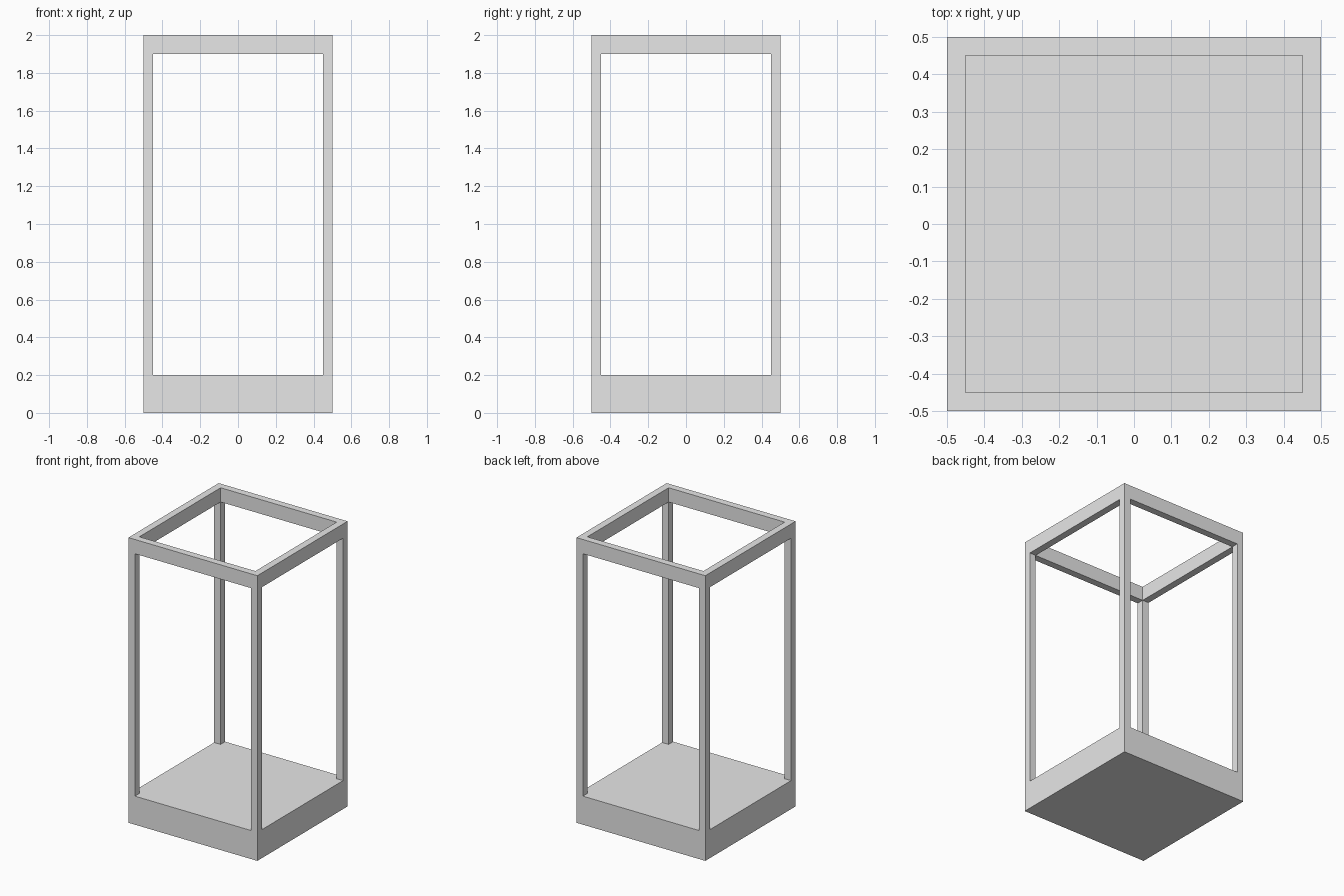
import bpy
import bmesh

# Remove the default object
cube = bpy.data.objects.get("Cube")
if cube:
    bpy.data.objects.remove(cube, do_unlink=True)

# Overall sizes
HALF = 0.5
BAR = 0.05
BASE_TOP = 0.2
RAIL_BOTTOM = 1.9
HEIGHT = 2.0
INNER = HALF - BAR

# Single plain grey
grey = bpy.data.materials.new("plain grey")
COLOUR = (0.8, 0.8, 0.8, 1.0)
grey.diffuse_color = COLOUR
grey.use_nodes = True
grey.node_tree.nodes["Principled BSDF"].inputs["Base Color"].default_value = COLOUR


def add_face(bm, points):
    bm.faces.new([bm.verts.new(p) for p in points])


def add_frame_side(bm, place):
    """One wall layer: a rectangle with a window, as four mitred strips."""
    outer = [(-HALF, 0), (HALF, 0), (HALF, HEIGHT), (-HALF, HEIGHT)]
    inner = [(-INNER, BASE_TOP), (INNER, BASE_TOP),
             (INNER, RAIL_BOTTOM), (-INNER, RAIL_BOTTOM)]
    for i in range(4):
        j = (i + 1) % 4
        add_face(bm, [place(*p, HALF) for p in (outer[i], outer[j], inner[j], inner[i])])
    # Inner faces of the top rail and the posts beside the window
    for i in range(1, 4):
        a, b = inner[i], inner[(i + 1) % 4]
        add_face(bm, [place(*a, HALF), place(*b, HALF), place(*b, INNER), place(*a, INNER)])
    # Inside of the top rail
    add_face(bm, [place(u, z, INNER) for u, z in
                  ((-INNER, RAIL_BOTTOM), (INNER, RAIL_BOTTOM), (INNER, HEIGHT), (-INNER, HEIGHT))])
    # Mitred top of the rail and strip of the base top
    for z in (BASE_TOP, HEIGHT):
        wide = HALF if z == HEIGHT else INNER
        add_face(bm, [place(-wide, z, HALF), place(wide, z, HALF),
                      place(INNER, z, INNER), place(-INNER, z, INNER)])


# Display frame: four equal sides turned about the centre
bm = bmesh.new()
for c, s in ((1, 0), (0, 1), (-1, 0), (0, -1)):
    add_frame_side(bm, lambda u, z, d, c=c, s=s: (c * u + s * d, s * u - c * d, z))

# Base floor and underside
for z, w in ((0, HALF), (BASE_TOP, INNER)):
    add_face(bm, [(-w, -w, z), (w, -w, z), (w, w, z), (-w, w, z)])

bmesh.ops.remove_doubles(bm, verts=bm.verts, dist=0.0001)
bmesh.ops.recalc_face_normals(bm, faces=bm.faces)
mesh = bpy.data.meshes.new("open_box_frame")
bm.to_mesh(mesh)
bm.free()
mesh.materials.append(grey)
frame = bpy.data.objects.new("open_box_frame", mesh)
bpy.context.collection.objects.link(frame)
